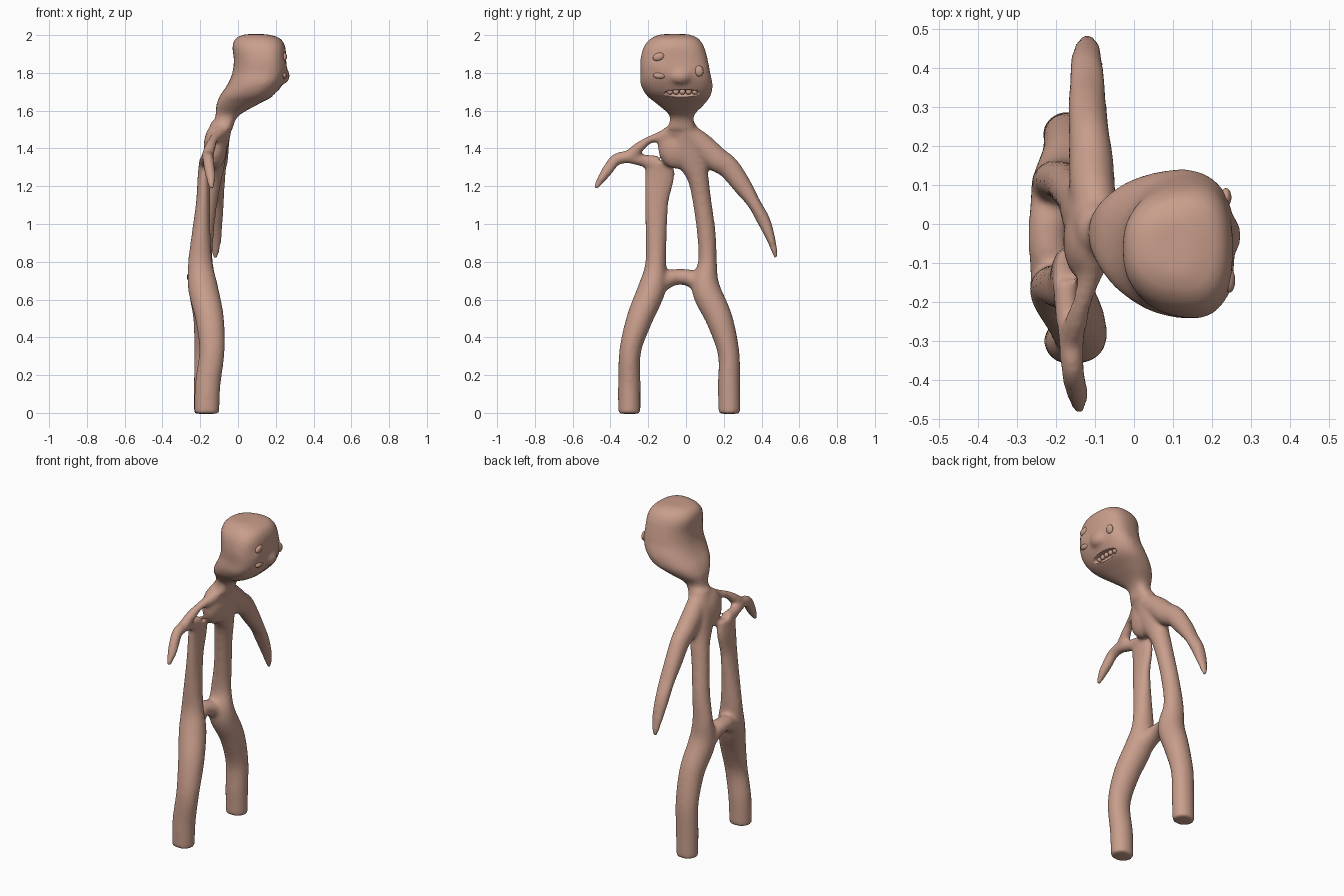
import bpy, bmesh, math
from mathutils import Vector, Matrix

cube = bpy.data.objects.get("Cube")
if cube:
    bpy.data.objects.remove(cube)

skin = bpy.data.materials.new("clay_skin")
skin.use_nodes = True
skin.diffuse_color = (0.58, 0.34, 0.26, 1)
skin.node_tree.nodes["Principled BSDF"].inputs["Base Color"].default_value = skin.diffuse_color


def make_object(name, bm):
    bmesh.ops.recalc_face_normals(bm, faces=bm.faces)
    mesh = bpy.data.meshes.new(name)
    bm.to_mesh(mesh)
    bm.free()
    mesh.materials.append(skin)
    mesh.shade_smooth()
    obj = bpy.data.objects.new(name, mesh)
    bpy.context.collection.objects.link(obj)
    return obj


def smooth_path(points, steps=5):
    """Catmull-Rom samples through points of any width."""
    out = []
    last = len(points) - 1
    for i in range(last):
        quad = [points[max(0, min(last, i + k))] for k in (-1, 0, 1, 2)]
        for s in range(steps):
            t = s / steps
            out.append([0.5 * (2 * b + (c - a) * t + (2 * a - 5 * b + 4 * c - d) * t * t
                               + (3 * b - a - 3 * c + d) * t ** 3) for a, b, c, d in zip(*quad)])
    return out + [list(points[-1])]


def skin_rings(bm, rings):
    rows = [[bm.verts.new(p) for p in ring] for ring in rings]
    n = len(rows[0])
    for low, high in zip(rows, rows[1:]):
        for i in range(n):
            j = (i + 1) % n
            bm.faces.new((low[i], low[j], high[j], high[i]))
    bm.faces.new(rows[0][::-1])
    bm.faces.new(rows[-1])


def limb(bm, points, sides=20):
    """Tube through (x, y, z, depth radius, side radius)."""
    path = smooth_path(points)
    rings = []
    for i, p in enumerate(path):
        centre = Vector(p[:3])
        tangent = Vector(path[min(i + 1, len(path) - 1)][:3]) - Vector(path[max(i - 1, 0)][:3])
        tangent.normalize()
        if p[2] < 0.05:
            tangent = Vector((0, 0, 1))
        a = Vector((1, 0, 0))
        a = (a - tangent * a.dot(tangent)).normalized()
        b = tangent.cross(a)
        angles = [math.tau * k / sides for k in range(sides)]
        rings.append([centre + a * p[3] * math.cos(t) + b * p[4] * math.sin(t) for t in angles])
    skin_rings(bm, rings)


def ball(bm, centre, radii):
    bmesh.ops.create_uvsphere(bm, u_segments=24, v_segments=14, radius=1,
                              matrix=Matrix.LocRotScale(Vector(centre), None, Vector(radii)))


def power(v, e):
    return math.copysign(abs(v) ** e, v)


body_bm = bmesh.new()

# Legs running up into the two torso strands
limb(body_bm, [(-.165, -.30, -.005, .066, .06), (-.16, -.30, .15, .068, .06),
               (-.138, -.295, .33, .068, .058), (-.15, -.245, .5, .076, .07),
               (-.185, -.18, .66, .08, .074), (-.20, -.16, .79, .066, .056),
               (-.195, -.158, .95, .05, .057), (-.185, -.155, 1.12, .037, .064),
               (-.18, -.14, 1.25, .034, .08), (-.172, -.14, 1.33, .034, .075)])
limb(body_bm, [(-.17, .23, -.005, .064, .059), (-.168, .228, .15, .066, .059),
               (-.165, .225, .32, .068, .058), (-.165, .175, .5, .072, .072),
               (-.185, .105, .66, .077, .076), (-.195, .114, .8, .062, .05),
               (-.18, .108, .95, .052, .05), (-.16, .085, 1.12, .052, .05),
               (-.14, .062, 1.25, .057, .058), (-.12, .02, 1.38, .062, .09),
               (-.09, -.02, 1.53, .055, .065)])

# Pelvis bridge and chest
limb(body_bm, [(-.195, -.17, .66, .07, .05), (-.215, -.09, .71, .055, .046),
               (-.222, -.03, .72, .05, .042), (-.215, .03, .71, .055, .046),
               (-.195, .1, .66, .07, .05)])
ball(body_bm, (-.12, -.045, 1.41), (.062, .105, .12))

# Long arm
limb(body_bm, [(-.085, -.01, 1.5, .05, .05), (-.105, .08, 1.42, .058, .065),
               (-.11, .16, 1.345, .058, .066), (-.115, .225, 1.30, .053, .06),
               (-.12, .3, 1.2, .05, .05), (-.12, .36, 1.11, .047, .036),
               (-.122, .41, 1.02, .042, .036), (-.12, .45, .92, .035, .024),
               (-.12, .478, .82, .016, .012)])

# Short arm, with a thin strap leaving a gap at the shoulder
limb(body_bm, [(-.09, -.04, 1.5, .05, .05), (-.11, -.12, 1.465, .034, .034),
               (-.13, -.19, 1.447, .026, .021), (-.148, -.25, 1.405, .03, .03),
               (-.16, -.30, 1.36, .032, .034), (-.158, -.37, 1.342, .03, .032),
               (-.15, -.415, 1.285, .03, .03), (-.143, -.45, 1.235, .025, .023),
               (-.14, -.482, 1.185, .013, .012)])
limb(body_bm, [(-.175, -.15, 1.32, .034, .045), (-.172, -.22, 1.335, .032, .034),
               (-.16, -.31, 1.355, .032, .032)])

# Neck and head as stacked rings: z, back, front, right edge, left edge
head = [(1.50, -.14, -.03, -.10, .05), (1.57, -.12, 0, -.085, .04),
        (1.63, -.115, .10, -.145, .092), (1.68, -.095, .19, -.205, .128),
        (1.74, -.055, .235, -.237, .137), (1.80, -.03, .258, -.237, .125),
        (1.87, -.022, .255, -.238, .112), (1.94, -.03, .25, -.22, .092),
        (1.985, -.01, .22, -.18, .06), (2.005, .04, .15, -.13, .01)]
rings = []
for z, back, front, right, left in smooth_path(head):
    ring = []
    for k in range(32):
        t = math.tau * k / 32
        c, s = power(math.cos(t), .8), power(math.sin(t), .8)
        taper = 1 + .14 * c
        ring.append(((back + front) / 2 + (front - back) / 2 * c,
                     (right + left) / 2 + (left - right) / 2 * s * taper, z))
    rings.append(ring)
skin_rings(body_bm, rings)

# Nose and brow lumps
ball(body_bm, (.235, -.03, 1.785), (.04, .06, .045))
ball(body_bm, (.20, -.14, 1.84), (.055, .07, .07))

body = make_object("body", body_bm)
remesh = body.modifiers.new("fuse", "REMESH")
remesh.mode = "VOXEL"
remesh.voxel_size = 0.01
remesh.use_smooth_shade = True
soften = body.modifiers.new("soften", "SMOOTH")
soften.factor = 0.5
soften.iterations = 14

# Find the face surface so the features sit on it
bpy.context.view_layer.update()
surface = body.evaluated_get(bpy.context.evaluated_depsgraph_get())


def face_x(y, z):
    hit, point, _, _ = surface.ray_cast(Vector((1, y, z)), Vector((-1, 0, 0)))
    return point.x if hit else 0.2


# Eyes: a bulging ball in a raised lid
def eye(name, y, z, width, height, tilt):
    bm = bmesh.new()
    spin = Matrix.Rotation(tilt, 4, "X")
    bmesh.ops.create_uvsphere(bm, u_segments=20, v_segments=12, radius=1,
                              matrix=spin @ Matrix.Diagonal((.014, width, height, 1)))
    obj = make_object(name, bm)
    obj.location = (face_x(y, z) - .002, y, z)


eye("upper_eye", -.145, 1.885, .032, .021, .3)
eye("lower_eye", -.142, 1.785, .032, .016, -.1)
eye("left_eye", .068, 1.81, .024, .029, .2)

# Mouth hollow
mouth_x = face_x(-.02, 1.69)
cutter_bm = bmesh.new()
ball(cutter_bm, (mouth_x, -.02, 1.69), (.035, .1, .024))
cutter = make_object("mouth_cutter", cutter_bm)
cutter.hide_render = True
cutter.hide_viewport = True
cut = body.modifiers.new("mouth", "BOOLEAN")
cut.operation = "DIFFERENCE"
cut.object = cutter

# Upper teeth
teeth_bm = bmesh.new()
for i in range(5):
    y = -.085 + i * .033
    ball(teeth_bm, (mouth_x - .014 - 1.2 * (y + .02) ** 2, y, 1.7), (.014, .016, .015))
make_object("teeth", teeth_bm)
